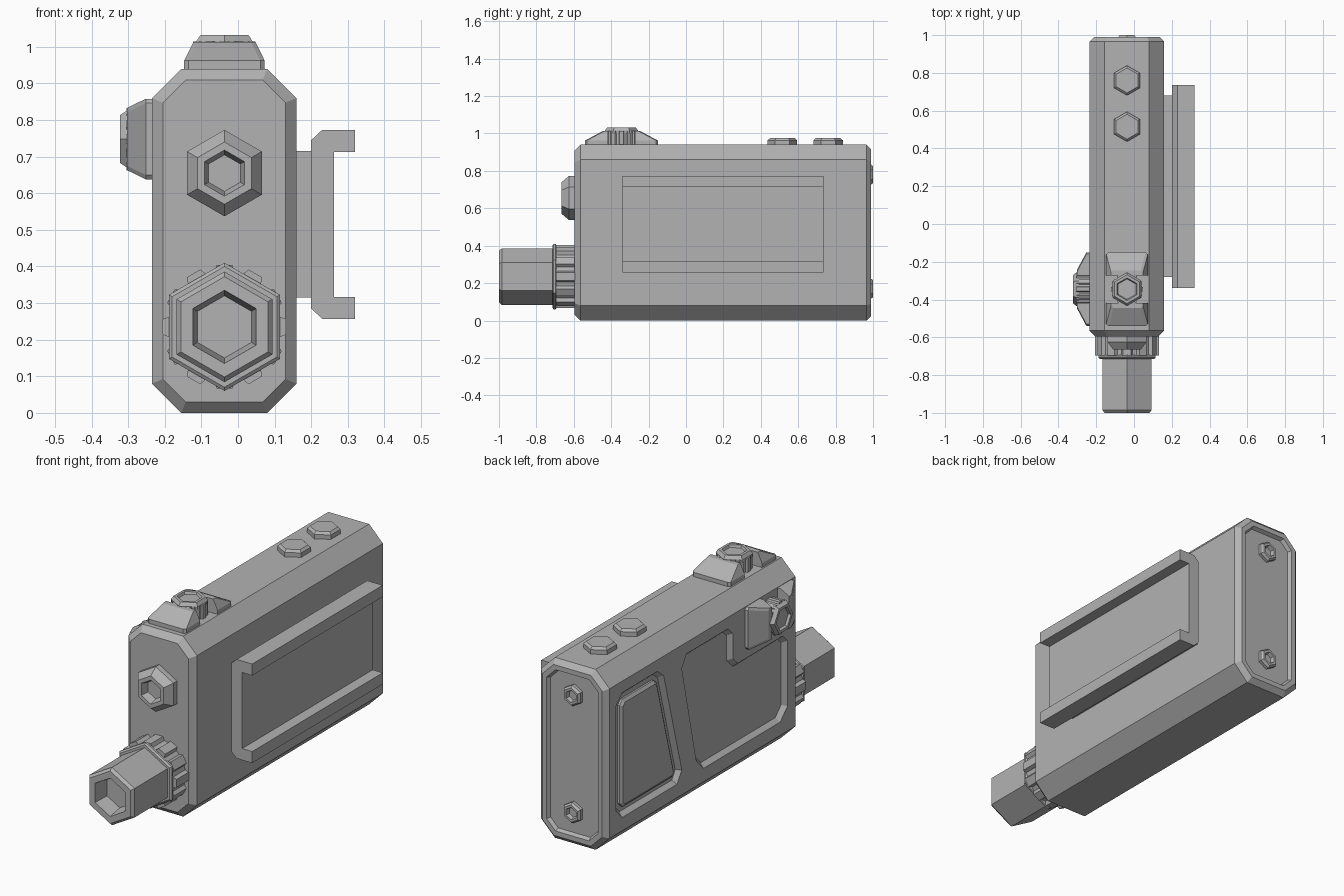
import bpy, bmesh, math
from mathutils import Vector, Euler

cube = bpy.data.objects.get("Cube")
if cube:
    bpy.data.objects.remove(cube, do_unlink=True)

grey = bpy.data.materials.new("plain_grey")
grey.use_nodes = True
COLOUR = (0.45, 0.45, 0.45, 1)
grey.diffuse_color = COLOUR
grey.node_tree.nodes["Principled BSDF"].inputs["Base Color"].default_value = COLOUR

CX = -0.037                     # centre line of the body
FRONT = (math.pi / 2, 0, 0)     # rotations that turn local z outward
BACK = (-math.pi / 2, 0, 0)
SIDE = (0, -math.pi / 2, 0)
TOP = (0, 0, 0)


def loft(name, rings, loc=(0, 0, 0), rot=TOP):
    """Skin a stack of equal rings and cap both ends."""
    bm = bmesh.new()
    turn = Euler(rot).to_matrix()
    rows = [[bm.verts.new(turn @ Vector(p) + Vector(loc)) for p in r] for r in rings]
    n = len(rows[0])
    for a, b in zip(rows, rows[1:]):
        for i in range(n):
            j = (i + 1) % n
            bm.faces.new((a[i], a[j], b[j], b[i]))
    bm.faces.new(rows[0][::-1])
    bm.faces.new(rows[-1])
    bmesh.ops.recalc_face_normals(bm, faces=bm.faces)
    mesh = bpy.data.meshes.new(name)
    bm.to_mesh(mesh)
    bm.free()
    mesh.materials.append(grey)
    obj = bpy.data.objects.new(name, mesh)
    bpy.context.collection.objects.link(obj)
    return obj


def offset(poly, d):
    """Move every side of a closed outline inward by d."""
    pts = [Vector(p) for p in poly]
    n = len(pts)
    area = sum(pts[i - 1].cross(pts[i]) for i in range(n))
    s = 1 if area > 0 else -1
    out = []
    for i, p in enumerate(pts):
        e1 = (p - pts[i - 1]).normalized()
        e2 = (pts[(i + 1) % n] - p).normalized()
        n1 = Vector((-e1.y, e1.x)) * s
        n2 = Vector((-e2.y, e2.x)) * s
        out.append(p + (n1 + n2) * d / (1 + n1.dot(n2)))
    return out


def hex_part(name, profile, loc, rot):
    """Six-sided turned part from (radius, height) pairs."""
    angles = [math.radians(90 + 60 * k) for k in range(6)]
    return loft(name, [[(r * math.cos(a), r * math.sin(a), h) for a in angles]
                       for r, h in profile], loc, rot)


def gear(name, outer, inner, height, loc, rot, teeth=12):
    """Knurled grip with sloped teeth."""
    ring = []
    for k in range(teeth):
        for f, r in ((-0.36, inner), (-0.24, outer), (0.24, outer), (0.36, inner)):
            a = (k + f) * math.tau / teeth
            ring.append((r * math.cos(a), r * math.sin(a)))
    return loft(name, [[(x, y, h) for x, y in ring] for h in (0, height)], loc, rot)


def chamfered(x0, x1, y0, y1, c):
    return [(x0, y0 + c), (x0, y1 - c), (x0 + c, y1), (x1 - c, y1),
            (x1, y1 - c), (x1, y0 + c), (x1 - c, y0), (x0 + c, y0)]


# Body with bevelled ends and a sunken back plate
section = chamfered(-0.235, 0.16, 0, 0.94, 0.08)
stations = [(0.03, -0.595), (0, -0.565), (0, 0.965), (0.025, 0.99),
            (0.05, 0.99), (0.06, 0.972)]
body = loft("body", [[(p[0], y, p[1]) for p in offset(section, d)] for d, y in stations])

# Sunken side panels
rear_panel = [(0.91, 0.2), (0.91, 0.75), (0.86, 0.8), (0.57, 0.8),
              (0.52, 0.76), (0.37, 0.21), (0.41, 0.15), (0.86, 0.15)]
front_panel = [(0.33, 0.8), (0.37, 0.74), (0.25, 0.21), (0.19, 0.15),
               (-0.44, 0.15), (-0.5, 0.21), (-0.5, 0.55), (-0.46, 0.59),
               (-0.09, 0.59), (-0.05, 0.63), (-0.05, 0.76), (-0.09 + 0.08, 0.8)]


def side_loft(name, outline, steps):
    return loft(name, [[(x, p[0], p[1]) for p in offset(outline, d)] for d, x in steps])


for outline in (rear_panel, front_panel):
    cutter = side_loft("panel_cutter", outline, [(0, -0.26), (0, -0.235), (0.02, -0.212)])
    cutter.hide_render = True
    cut = body.modifiers.new("panel_recess", "BOOLEAN")
    cut.operation = "DIFFERENCE"
    cut.solver = "EXACT"
    cut.object = cutter
    bpy.context.view_layer.objects.active = body
    with bpy.context.temp_override(object=body, active_object=body):
        bpy.ops.object.modifier_apply(modifier=cut.name)
    bpy.data.objects.remove(cutter, do_unlink=True)

# Raised cover inside the rear recess
side_loft("rear_cover", rear_panel, [(0.045, -0.205), (0.045, -0.222), (0.06, -0.233)])

# Side rail: foot and C-shaped channel
foot = [(0.15, 0.315), (0.205, 0.315), (0.205, 0.715), (0.15, 0.715)]
loft("rail_foot", [[(x, y, z) for x, z in foot] for y in (-0.28, 0.68)])
lower = [(0.2, 0.285), (0.23, 0.257), (0.32, 0.257), (0.32, 0.317), (0.262, 0.317)]
channel = lower + [(x, 1.03 - z) for x, z in reversed(lower)]
loft("rail_channel", [[(x, y, z) for x, z in channel] for y in (-0.34, 0.735)])

# Front socket
hex_part("front_socket", [(0.118, 0), (0.118, 0.035), (0.085, 0.075),
                          (0.063, 0.075), (0.05, 0.035)], (CX, -0.59, 0.655), FRONT)

# Front barrel with knurled collar
base = (CX, -0.59, 0.235)
gear("collar_grip", 0.17, 0.152, 0.105, base, FRONT)
hex_part("collar_flange", [(0.165, 0.1), (0.175, 0.108), (0.175, 0.118), (0.165, 0.125)],
         base, FRONT)
hex_part("barrel", [(0.151, 0.115), (0.151, 0.395), (0.137, 0.41),
                    (0.1, 0.41), (0.085, 0.33)], base, FRONT)

# Back bolts
for z in (0.78, 0.17):
    hex_part("back_bolt", [(0.055, 0), (0.055, 0.02), (0.045, 0.032),
                           (0.032, 0.032), (0.026, 0.012)], (CX, 0.968, z), BACK)

# Top buttons
for y in (0.76, 0.515):
    hex_part("top_button", [(0.079, 0), (0.079, 0.028), (0.066, 0.04)],
             (CX, y, 0.935), TOP)


# Dials: two wedge guards with a knurled knob between them
def dial(name, loc, rot):
    for s in (-1, 1):
        steps = [(0.11, 0.195, 0), (0.11, 0.195, 0.022), (0.085, 0.1, 0.073)]
        rings = [[(-w, s * 0.072, h), (w, s * 0.072, h), (w, s * y - s * 0.01, h),
                  (w - 0.012, s * y, h), (0.012 - w, s * y, h), (-w, s * y - s * 0.01, h)]
                 for w, y, h in steps]
        loft(name + "_guard", rings, loc, rot)
    gear(name + "_knob", 0.086, 0.077, 0.074, loc, rot)
    hex_part(name + "_cap", [(0.088, 0.06), (0.088, 0.076), (0.076, 0.092),
                             (0.06, 0.092), (0.054, 0.08)], loc, rot)


dial("top_dial", (CX, -0.345, 0.94), TOP)
dial("side_dial", (-0.23, -0.345, 0.748), SIDE)
